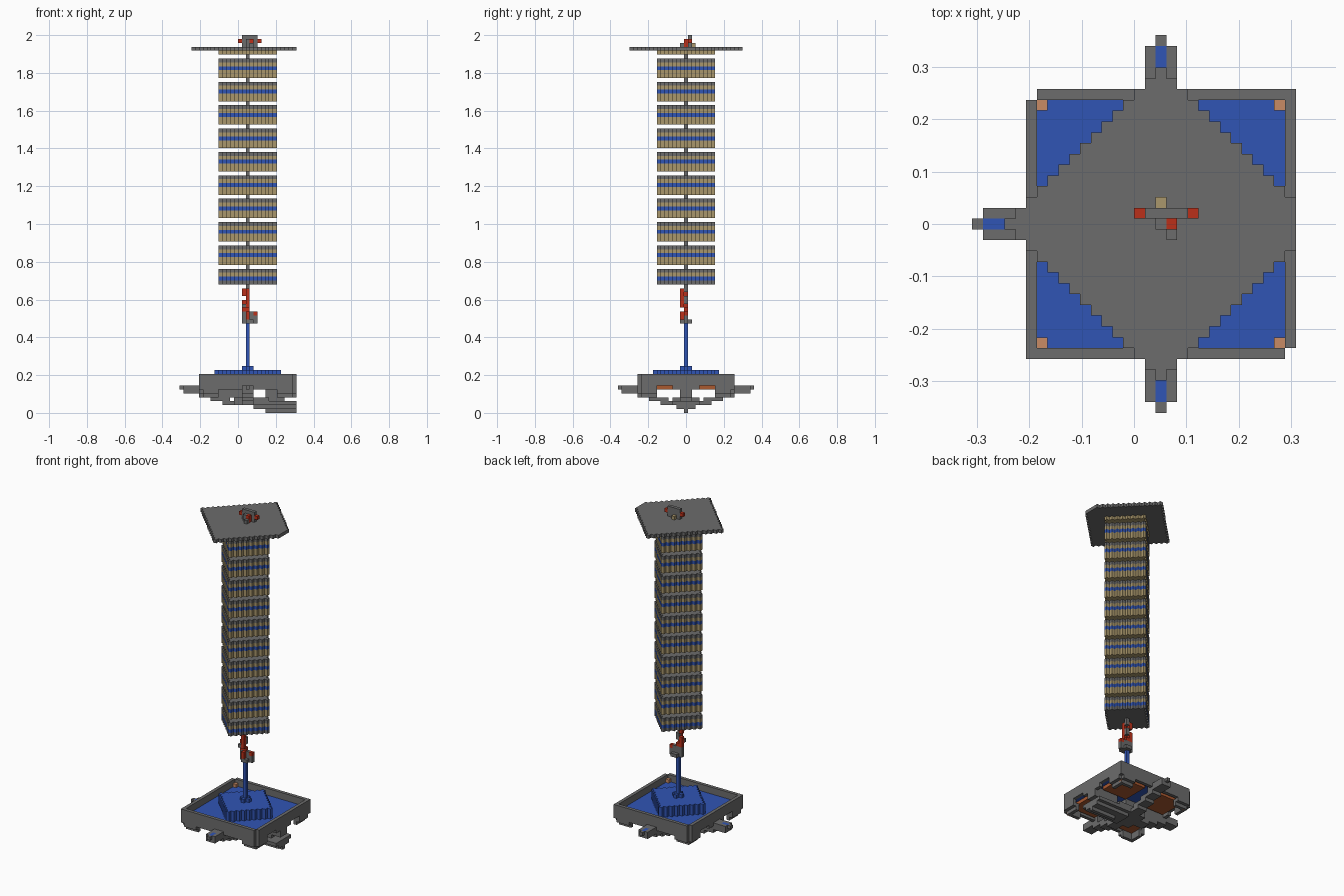
import bpy, bmesh

cube = bpy.data.objects.get("Cube")
if cube:
    bpy.data.objects.remove(cube)

V = 2 / 97          # size of one building block
AXIS = 2.5          # mast offset from the origin, in blocks
EDGE = 12           # last column of blocks on the +x side


def material(name, rgb):
    m = bpy.data.materials.new(name)
    m.use_nodes = True
    m.diffuse_color = (*rgb, 1)
    m.node_tree.nodes["Principled BSDF"].inputs["Base Color"].default_value = (*rgb, 1)
    return m


GREY = material("stone grey", (0.15, 0.15, 0.15))
TAN = material("sand tan", (0.40, 0.31, 0.15))
BLUE = material("deep blue", (0.03, 0.09, 0.46))
RED = material("signal red", (0.50, 0.03, 0.01))
COPPER = material("copper", (0.58, 0.26, 0.13))
BROWN = material("rust brown", (0.40, 0.10, 0.03))


def rect(i0, i1, j0, j1):
    """Outline covering block columns i0..i1 and rows j0..j1."""
    i1 = min(i1, EDGE)
    return [(i0 - .5, j0 - .5), (i1 + .5, j0 - .5), (i1 + .5, j1 + .5), (i0 - .5, j1 + .5)]


def diamond(r):
    """Stepped diamond outline of radius r blocks."""
    upper = []
    for i in range(-r, min(r, EDGE) + 1):
        h = r - abs(i) + .5
        upper += [(i - .5, h), (i + .5, h)]
    return [(x, -y) for x, y in upper] + upper[::-1]


def build(name, pieces):
    """Extrude (material, outline, first layer, last layer) pieces into one object."""
    bm = bmesh.new()
    mats = []
    for mat, outline, k0, k1 in pieces:
        if mat not in mats:
            mats.append(mat)
        base = bm.faces.new([bm.verts.new(((x + AXIS) * V, y * V, k0 * V)) for x, y in outline])
        ext = bmesh.ops.extrude_face_region(bm, geom=[base], use_keep_orig=True)["geom"]
        top = [g for g in ext if isinstance(g, bmesh.types.BMVert)]
        bmesh.ops.translate(bm, verts=top, vec=(0, 0, (k1 - k0 + 1) * V))
        faces = {f for v in top for f in v.link_faces} | {base}
        for f in faces:
            f.material_index = mats.index(mat)
    bmesh.ops.recalc_face_normals(bm, faces=bm.faces)
    mesh = bpy.data.meshes.new(name)
    bm.to_mesh(mesh)
    bm.free()
    for m in mats:
        mesh.materials.append(m)
    ob = bpy.data.objects.new(name, mesh)
    bpy.context.collection.objects.link(ob)
    return ob


# Tower storeys: grey cap, tan walls, blue middle band
for n in range(10):
    k = 32 + 6 * n
    d = diamond(7)
    lower = (GREY, d, k + 1, k + 1) if n == 0 else (TAN, d, k, k + 1)
    build(f"storey_{n + 1}", [lower, (BLUE, d, k + 2, k + 2),
                              (TAN, d, k + 3, k + 3), (GREY, d, k + 4, k + 4)])
    build(f"storey_neck_{n + 1}", [(GREY, rect(0, 0, 0, 0), k + 5, k + 5)])

# Roof plate
build("roof", [(TAN, diamond(7), 92, 92), (GREY, diamond(14), 93, 93)])

# Roof ornament
build("roof_ornament", [
    (GREY, rect(-1, 2, 1, 1), 94, 96),
    (RED, rect(-2, -2, 1, 1), 95, 95),
    (RED, rect(3, 3, 1, 1), 95, 95),
    (GREY, rect(0, 0, 0, 0), 94, 95),
    (RED, rect(1, 1, 0, 0), 94, 95),
    (GREY, rect(1, 1, -1, -1), 94, 94),
    (TAN, rect(0, 0, 2, 2), 94, 94)])

# Twisted coupling below the tower
build("coupling", [
    (GREY, rect(-1, 2, 0, 0), 23, 24),
    (GREY, rect(0, 1, -1, 1), 23, 23),
    (RED, rect(2, 2, 0, 0), 25, 25),
    (GREY, rect(-1, 1, 0, 0), 25, 25),
    (RED, rect(0, 0, -1, -1), 24, 25),
    (RED, rect(0, 0, 0, 0), 26, 26),
    (RED, rect(-1, -1, 0, 0), 26, 28),
    (GREY, rect(-1, -1, -1, -1), 27, 27),
    (RED, rect(0, 0, -1, -1), 27, 28),
    (GREY, rect(0, 0, 0, 0), 28, 29),
    (RED, rect(-1, -1, 0, 0), 30, 31),
    (RED, rect(0, 0, -1, -1), 29, 31),
    (GREY, rect(0, 0, 0, 0), 31, 32)])

# Blue mast and stepped deck
build("mast", [(BLUE, diamond(1), 11, 11), (BLUE, rect(0, 0, 0, 0), 12, 22)])
build("deck", [(BLUE, rect(-11, 11, -11, 11), 7, 7),
               (BLUE, diamond(8), 8, 10)])

# Rim walls with two notched corners
build("rim", [
    (GREY, rect(-11, 12, 12, 12), 6, 9),
    (GREY, rect(-12, 11, -12, -12), 6, 9),
    (GREY, rect(-12, -12, -12, 11), 7, 9),
    (GREY, rect(12, 12, -11, 12), 7, 9)])

# Lower rim pieces, leaving openings in the side walls
lower = []
for s in (-1, 1):
    for a, b in ((-11, -8), (8, 11)):
        lower += [(GREY, rect(a, b, 12 * s, 12 * s), 5, 5),
                  (GREY, rect(a, b, 11 * s, 11 * s), 4, 5),
                  (GREY, rect(12 * s, 12 * s, a, b), 5, 6),
                  (GREY, rect(11 * s, 11 * s, a, b), 4, 5)]
    lower.append((GREY, rect(12 * s, 12 * s, -3, 3), 6, 6))
build("lower_rim", lower)

# Corner posts and rust coloured panels under the deck
for si, side in ((-1, "right"), (1, "left")):
    for sj, end in ((-1, "front"), (1, "back")):
        build(f"corner_post_{end}_{side}",
              [(COPPER, rect(11 * si, 11 * si, 11 * sj, 11 * sj), 8, 8),
               (BROWN, rect(11 * si, 11 * si, 11 * sj, 11 * sj), 4, 6)])
        i0, i1 = sorted((3 * si, 10 * si))
        j0, j1 = sorted((3 * sj, 10 * sj))
        build(f"under_panel_{end}_{side}", [(BROWN, rect(i0, i1, j0, j1), 6, 6)])


def arm(name, turn):
    """Stepped beam from the keel out to a blue tipped end; turn maps (out, side) to blocks."""
    def bar(a0, a1, w):
        p, q = turn(a0, -w), turn(a1, w)
        return rect(min(p[0], q[0]), max(p[0], q[0]), min(p[1], q[1]), max(p[1], q[1]))
    pieces = [(GREY, bar(2, 6, 1), 2, 2), (GREY, bar(5, 9, 1), 3, 3), (GREY, bar(8, 12, 1), 4, 4),
              (GREY, bar(11, 12, 1), 5, 6)]
    if turn(13, 0)[0] <= EDGE:
        for s in (-1, 1):
            a, b = turn(13, s), turn(16, s)
            pieces.append((GREY, rect(min(a[0], b[0]), max(a[0], b[0]),
                                      min(a[1], b[1]), max(a[1], b[1])), 6, 6))
        pieces += [(GREY, bar(12, 16, 1), 5, 5), (GREY, bar(13, 14, 0), 6, 6),
                   (BLUE, bar(15, 16, 0), 6, 6), (GREY, bar(17, 17, 0), 6, 6)]
    build(name, pieces)


arm("arm_right", lambda a, w: (-a, w))
arm("arm_left", lambda a, w: (a, w))
arm("arm_front", lambda a, w: (w, -a))
arm("arm_back", lambda a, w: (w, a))

# Central hub and long keel running to the left side
build("keel", [
    (GREY, rect(-10, 1, -1, 1), 4, 6),
    (GREY, rect(5, 12, -1, 1), 4, 6),
    (GREY, rect(-3, 5, -3, 3), 2, 3),
    (GREY, rect(1, 12, -3, 3), 2, 2),
    (GREY, rect(2, 12, -2, 2), 1, 1),
    (GREY, rect(5, 12, 0, 0), 0, 0)])
